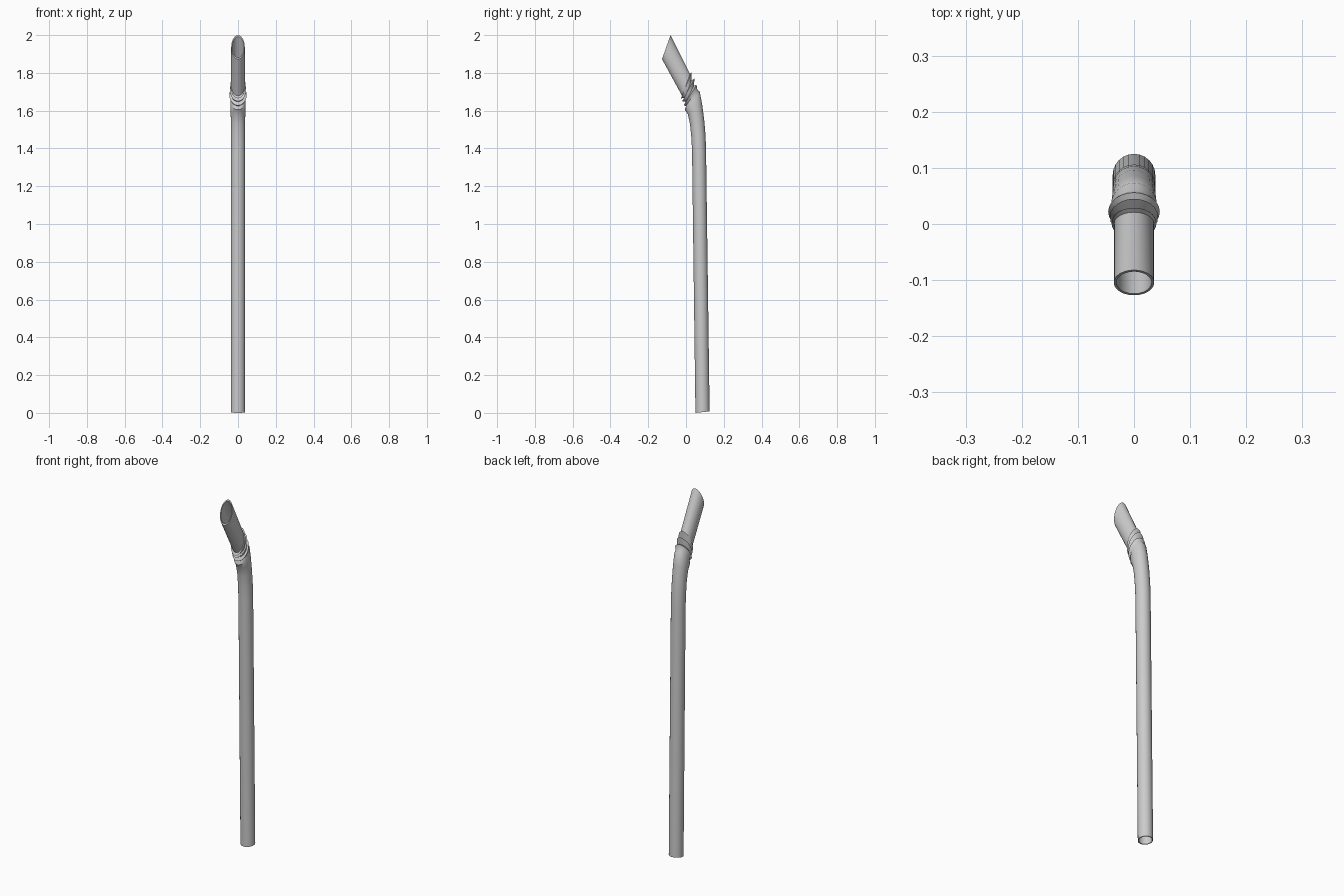
import bpy, bmesh, math
from mathutils import Vector

if "Cube" in bpy.data.objects:
    bpy.data.objects.remove(bpy.data.objects["Cube"])

SEG = 24      # sides around the tube
WALL = 0.0045  # wall thickness

# Cross-sections: front point (y, z), back point (y, z), half width in x
sections = [
    # long lower tube
    (0.050, 0.000, 0.125, 0.008, 0.038),
    (0.032, 1.390, 0.106, 1.400, 0.038),
    # gentle bend
    (0.028, 1.460, 0.103, 1.475, 0.038),
    (0.021, 1.530, 0.096, 1.555, 0.038),
    (0.010, 1.580, 0.086, 1.630, 0.039),
    (-0.006, 1.605, 0.073, 1.700, 0.041),
    # ribbed joint: groove, ridge, groove ...
    (0.000, 1.625, 0.060, 1.712, 0.038),
    (-0.012, 1.628, 0.056, 1.737, 0.046),
    (-0.001, 1.648, 0.042, 1.733, 0.037),
    (-0.020, 1.650, 0.045, 1.772, 0.043),
    (-0.006, 1.668, 0.028, 1.757, 0.036),
    (-0.027, 1.665, 0.029, 1.802, 0.040),
    # mouth tube with slanted opening
    (-0.020, 1.677, 0.021, 1.795, 0.036),
    (-0.127, 1.873, -0.082, 2.000, 0.036),
]


def add_ring(bm, section, inset):
    fy, fz, by, bz, rx = section
    front, back = Vector((0, fy, fz)), Vector((0, by, bz))
    centre, half = (front + back) / 2, (back - front) / 2
    k = 1 - inset / rx
    ring = []
    for i in range(SEG):
        a = math.tau * i / SEG
        ring.append(bm.verts.new(
            centre + k * (Vector((rx * math.cos(a), 0, 0)) + half * math.sin(a))))
    return ring


# Straw: outer skin upward, inner skin back down, joined at both rims
bm = bmesh.new()
rings = [add_ring(bm, s, 0) for s in sections]
rings += [add_ring(bm, s, WALL) for s in reversed(sections)]
for r, ring in enumerate(rings):
    nxt = rings[(r + 1) % len(rings)]
    for i in range(SEG):
        j = (i + 1) % SEG
        bm.faces.new((ring[i], ring[j], nxt[j], nxt[i]))
bmesh.ops.recalc_face_normals(bm, faces=bm.faces)

mesh = bpy.data.meshes.new("drinking_straw")
bm.to_mesh(mesh)
bm.free()
straw = bpy.data.objects.new("drinking_straw", mesh)
bpy.context.collection.objects.link(straw)
bpy.context.view_layer.objects.active = straw
straw.select_set(True)
bpy.ops.object.shade_smooth_by_angle(angle=math.radians(40))
